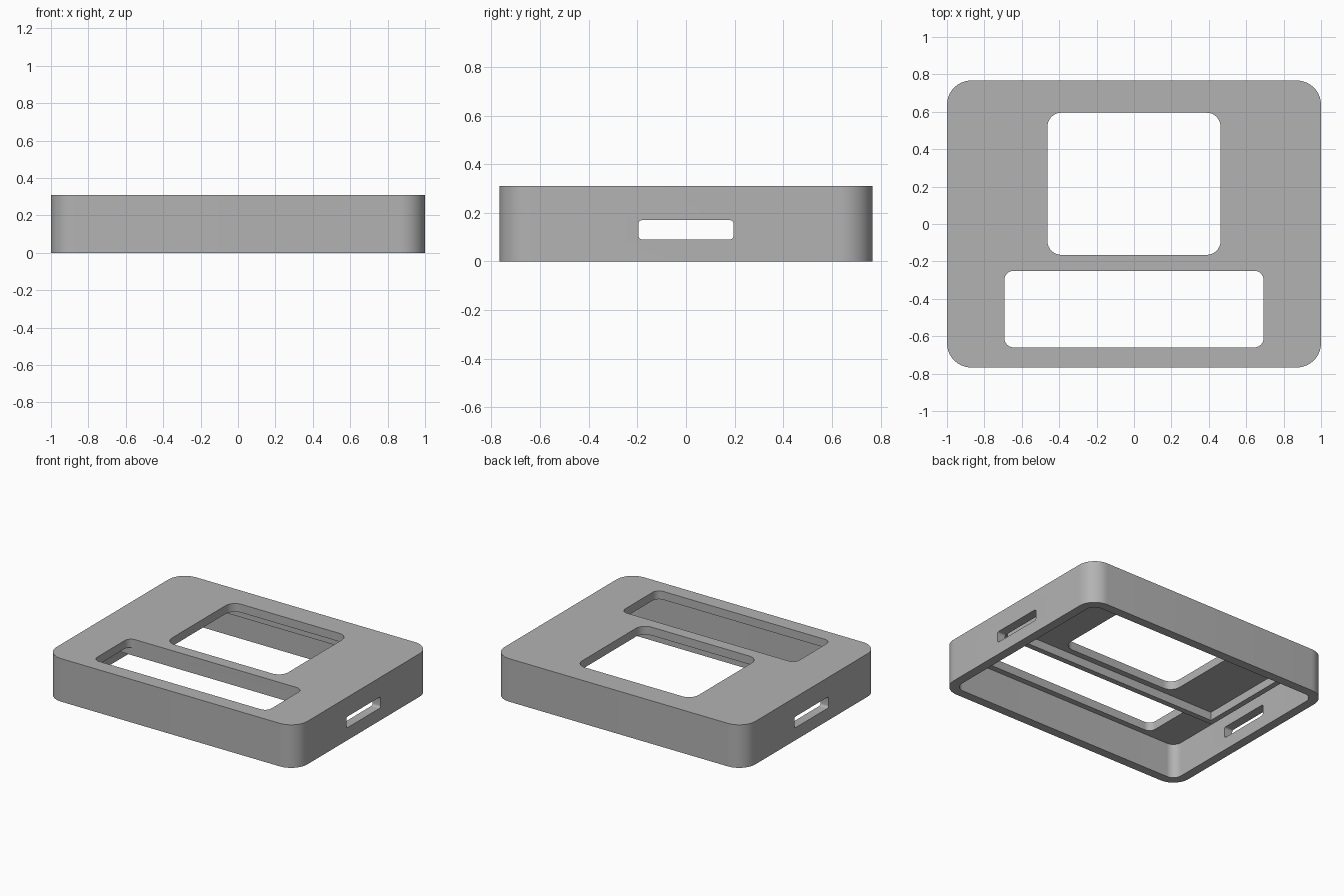
import bpy, bmesh, math

if "Cube" in bpy.data.objects:
    bpy.data.objects.remove(bpy.data.objects["Cube"], do_unlink=True)

grey = bpy.data.materials.new("plain_grey")
grey.use_nodes = True
colour = (0.45, 0.45, 0.45, 1)
grey.diffuse_color = colour
grey.node_tree.nodes["Principled BSDF"].inputs["Base Color"].default_value = colour


def rounded_block(name, x, y, z, radius=0.0, axis="Z", steps=10):
    """Block between the given ranges, with the edges along one axis rounded."""
    bm = bmesh.new()
    bmesh.ops.create_cube(bm, size=1)
    for v in bm.verts:
        for i, (low, high) in enumerate((x, y, z)):
            v.co[i] = low if v.co[i] < 0 else high
    if radius:
        k = "XYZ".index(axis)
        edges = [e for e in bm.edges
                 if abs(e.verts[0].co[k] - e.verts[1].co[k]) > 1e-5]
        bmesh.ops.bevel(bm, geom=edges, offset=radius, segments=steps,
                        profile=0.5, affect="EDGES")
    mesh = bpy.data.meshes.new(name)
    bm.to_mesh(mesh)
    bm.free()
    mesh.materials.append(grey)
    obj = bpy.data.objects.new(name, mesh)
    bpy.context.collection.objects.link(obj)
    return obj


def combine(target, other, operation):
    """Apply a boolean and discard the helper."""
    mod = target.modifiers.new(operation, "BOOLEAN")
    mod.object = other
    mod.operation = operation
    mod.solver = "EXACT"
    bpy.context.view_layer.objects.active = target
    bpy.ops.object.modifier_apply(modifier=mod.name)
    bpy.data.objects.remove(other, do_unlink=True)


WIDTH, DEPTH, HEIGHT = 1.0, 0.767, 0.31
WALL, CEILING = 0.065, 0.25
inner_x, inner_y = WIDTH - WALL, DEPTH - WALL

# Hollow cover, open underneath
cover = rounded_block("cover", (-WIDTH, WIDTH), (-DEPTH, DEPTH), (0, HEIGHT), 0.13, steps=14)
combine(cover, rounded_block("cavity", (-inner_x, inner_x), (-inner_y, inner_y),
                             (-0.1, CEILING), 0.065, steps=14), "DIFFERENCE")

# Upper and lower windows through the top
combine(cover, rounded_block("upper_window", (-0.463, 0.463), (-0.165, 0.595),
                             (0.1, 0.5), 0.075), "DIFFERENCE")
combine(cover, rounded_block("lower_window", (-0.693, 0.693), (-0.66, -0.25),
                             (0.1, 0.5), 0.05), "DIFFERENCE")

# Slot through both side walls
combine(cover, rounded_block("side_slot", (-1.2, 1.2), (-0.195, 0.195),
                             (0.09, 0.17), 0.015, "X", 5), "DIFFERENCE")

# Retaining frame hanging under the top, around the upper window
frame = rounded_block("retaining_frame", (-0.87, 0.87), (-0.248, 0.68), (0.19, CEILING + 0.02))
combine(frame, rounded_block("frame_opening", (-0.83, 0.83), (-0.208, 0.64), (0.1, 0.4)), "DIFFERENCE")
combine(cover, frame, "UNION")

bpy.ops.object.select_all(action="DESELECT")
cover.select_set(True)
bpy.context.view_layer.objects.active = cover
bpy.ops.object.shade_smooth_by_angle(angle=math.radians(30))
